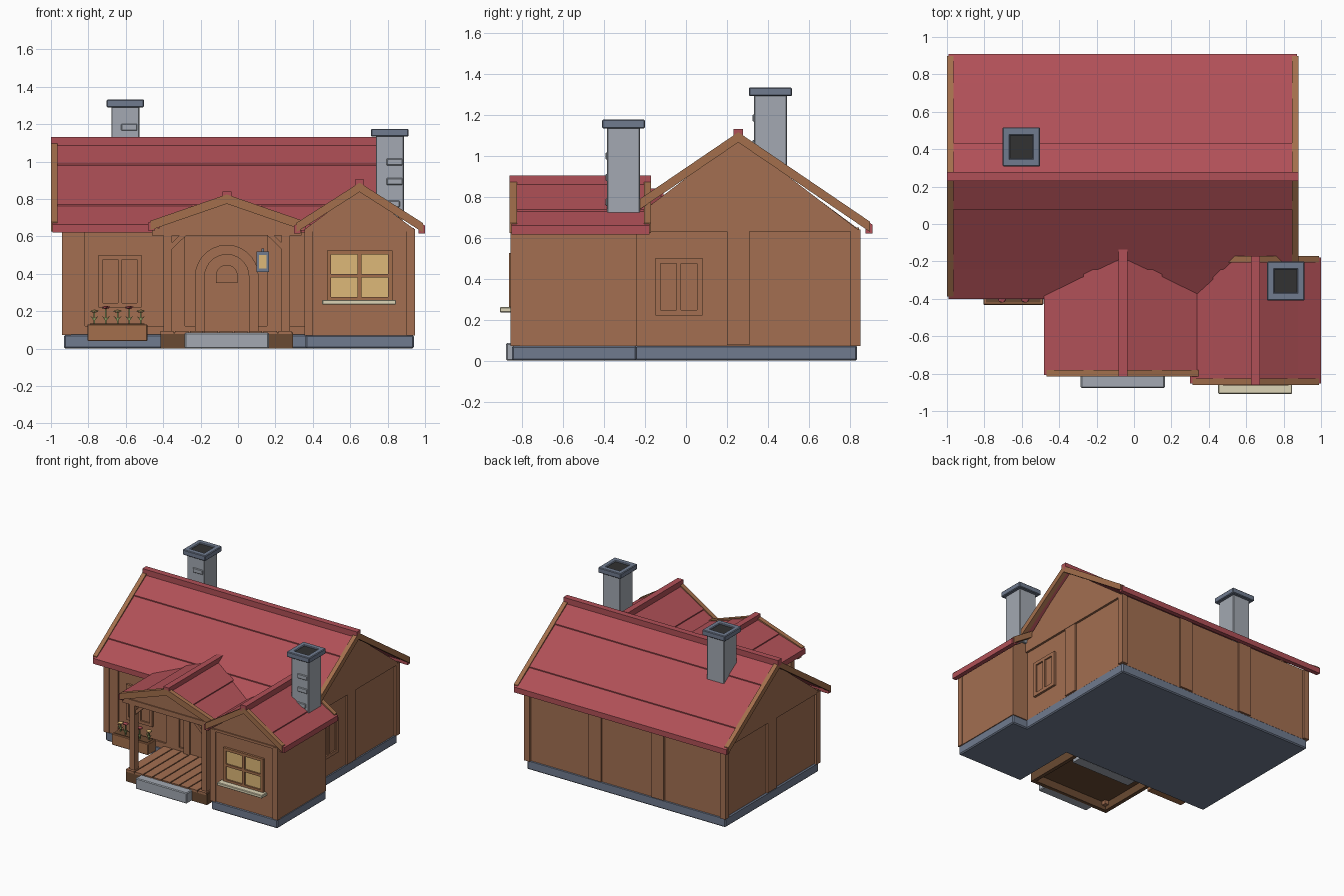
import bpy, bmesh, math
from mathutils import Vector

if "Cube" in bpy.data.objects:
    bpy.data.objects.remove(bpy.data.objects["Cube"])

def material(name, r, g, b):
    m = bpy.data.materials.new(name)
    lin = [((c / 255 + 0.055) / 1.055) ** 2.4 for c in (r, g, b)]
    m.diffuse_color = (*lin, 1)
    m.use_nodes = True
    m.node_tree.nodes["Principled BSDF"].inputs["Base Color"].default_value = m.diffuse_color
    return m

RED = material("roof red", 176, 80, 87)
WALL = material("wall brown", 163, 111, 81)
TRIM = material("trim wood", 163, 111, 76)
DARK = material("dark wood", 106, 74, 50)
STONE = material("light stone", 163, 169, 178)
SLATE = material("dark stone", 112, 123, 143)
SOOT = material("soot black", 50, 50, 50)
AMBER = material("amber glass", 222, 185, 120)
CREAM = material("cream", 220, 212, 182)
GREEN = material("leaf green", 130, 145, 90)

def finish(name, bm, mat, bevel=0):
    bmesh.ops.recalc_face_normals(bm, faces=bm.faces)
    me = bpy.data.meshes.new(name)
    bm.to_mesh(me)
    bm.free()
    me.materials.append(mat)
    ob = bpy.data.objects.new(name, me)
    bpy.context.collection.objects.link(ob)
    if bevel:
        mod = ob.modifiers.new("bevel", 'BEVEL')
        mod.width = bevel
        mod.segments = 1
    return ob

def prism(name, pts, axis, a, b, mat, bevel=0):
    """Extrude a 2D outline (horizontal, z) along the x or y axis from a to b."""
    bm = bmesh.new()
    place = (lambda p, u: (u, p[0], p[1])) if axis == 'x' else (lambda p, u: (p[0], u, p[1]))
    lo = [bm.verts.new(place(p, a)) for p in pts]
    hi = [bm.verts.new(place(p, b)) for p in pts]
    bm.faces.new(lo)
    bm.faces.new(hi)
    for i in range(len(pts)):
        j = (i + 1) % len(pts)
        bm.faces.new((lo[i], lo[j], hi[j], hi[i]))
    return finish(name, bm, mat, bevel)

def box(name, x0, x1, y0, y1, z0, z1, mat, bevel=0):
    return prism(name, [(x0, z0), (x1, z0), (x1, z1), (x0, z1)], 'y', y0, y1, mat, bevel)

def plate(name, side, plane, u0, u1, z0, z1, depth, mat, bevel=0):
    """A board lying on a wall; side says which way the wall faces."""
    s = 1 if side in ('right', 'back') else -1
    a, b = sorted((plane - s * 0.01, plane + s * depth))
    if side in ('front', 'back'):
        return box(name, u0, u1, a, b, z0, z1, mat, bevel)
    return box(name, a, b, u0, u1, z0, z1, mat, bevel)

def roof(name, axis, c, half, a, b, zr, ze, steps, th=0.032, barges=(1, 1), bw=0.035):
    """Gable roof: overlapping courses, barge boards at the ends and a ridge cap."""
    k = (zr - ze) / half
    z = lambda d: zr - k * d
    for s, label in ((-1, "left"), (1, "right")):
        cuts = [0] + [half * f for f in steps] + [half]
        for i, (d0, d1) in enumerate(zip(cuts, cuts[1:])):
            pts = [(c + s * d0, z(d0)), (c + s * d1, z(d1) + 0.008),
                   (c + s * d1, z(d1) - th), (c + s * d0, z(d0) - th)]
            prism(f"{name}_{label}_course_{i}", pts, axis, a + 0.008, b - 0.008, RED)
        e = half - 0.012
        pts = [(c, zr + 0.014), (c + s * e, z(e) + 0.014), (c + s * e, z(e) - 0.036), (c, zr - 0.036)]
        for on, u0, u1 in ((barges[0], a, a + bw), (barges[1], b - bw, b)):
            if on:
                prism(f"{name}_{label}_barge_board", pts, axis, u0, u1, TRIM)
        # eave strip
        p0, p1 = sorted((c + s * (half - 0.035), c + s * half))
        q = [(p0, ze - 0.035), (p1, ze - 0.035), (p1, ze + 0.008), (p0, ze + 0.008)]
        prism(f"{name}_{label}_eave", q, axis, a + 0.008, b - 0.008, RED)
    cap = [(c - 0.024, zr - 0.02), (c + 0.024, zr - 0.02), (c + 0.024, zr + 0.03), (c - 0.024, zr + 0.03)]
    prism(f"{name}_ridge_cap", cap, axis, a, b, RED)

def house(name, axis, c, half, a, b, top, apex):
    pts = [(c - half, 0.07), (c + half, 0.07), (c + half, top), (c, apex), (c - half, top)]
    return prism(name, pts, axis, a, b, WALL)

# foundations
box("main_foundation", -0.93, 0.81, -0.33, 0.835, 0, 0.075, SLATE, 0.008)
box("wing_foundation", 0.36, 0.94, -0.85, -0.24, 0, 0.072, SLATE, 0.008)

# main house body with slightly proud gables
house("main_walls", 'x', 0.255, 0.575, -0.92, 0.805, 0.65, 1.075)
for side, a, b in (("left", -0.937, -0.9), ("right", 0.79, 0.822)):
    prism(f"{side}_gable", [(-0.34, 0.63), (0.85, 0.63), (0.255, 1.085)], 'x', a, b, WALL)
for x in (-0.94, 0.775):
    for y in (-0.34, 0.803):
        box("corner_post", x, x + 0.048, y, y + 0.048, 0.072, 0.64, WALL)
for side, plane in (("left", -0.92), ("right", 0.805)):
    plate(f"{side}_wall_batten", side, plane, 0.2, 0.31, 0.075, 0.63, 0.014, WALL)
plate("front_base_trim", 'front', -0.32, -0.9, 0.36, 0.075, 0.12, 0.014, WALL)
for x in (-0.93, -0.395, 0.155):
    plate("front_batten", 'front', -0.32, x, x + 0.112, 0.12, 0.65, 0.014, WALL)
    if x > -0.9:
        plate("back_batten", 'back', 0.83, x, x + 0.112, 0.075, 0.65, 0.014, WALL)

# wing body
house("wing_walls", 'y', 0.65, 0.29, -0.845, -0.24, 0.64, 0.855)
for x0, x1 in ((0.355, 0.4), (0.9, 0.945)):
    box("wing_corner_post", x0, x1, -0.855, -0.81, 0.07, 0.64, WALL)
plate("wing_gable_beam", 'front', -0.845, 0.36, 0.94, 0.625, 0.645, 0.008, WALL)

# roofs
roof("main_roof", 'x', 0.255, 0.655, -1.0, 0.88, 1.1, 0.655, (0.27, 0.76))
roof("wing_roof", 'y', 0.65, 0.35, -0.86, -0.17, 0.873, 0.65, (0.65,))
roof("porch_roof", 'y', -0.06, 0.42, -0.815, -0.11, 0.81, 0.665, (0.5,), barges=(1, 0))

# chimneys with ring caps and raised stones
def chimney(name, x, y, z0, z1, stones):
    box(f"{name}_shaft", x - 0.075, x + 0.075, y - 0.08, y + 0.08, z0, z1 - 0.03, STONE, 0.004)
    for s in (-1, 1):
        for t, (hx, hy, dx, dy) in (("side", (0.02, 0.105, 0.08, 0)), ("end", (0.1, 0.022, 0, 0.083))):
            box(f"{name}_cap_{t}", x + s * dx - hx, x + s * dx + hx, y + s * dy - hy, y + s * dy + hy,
                z1 - 0.042, z1, SLATE, 0.005)
    box(f"{name}_flue", x - 0.062, x + 0.062, y - 0.063, y + 0.063, z1 - 0.035, z1 - 0.008, SOOT)
    for u, z in stones:
        plate(f"{name}_stone", 'front', y - 0.08, x + u - 0.043, x + u + 0.043, z, z + 0.036, 0.008, STONE, 0.004)

chimney("back_chimney", -0.602, 0.412, 0.88, 1.332, [(0.02, 1.165), (-0.02, 1.04)])
chimney("wing_chimney", 0.812, -0.305, 0.7, 1.175, [(0.025, 0.98), (0.025, 0.875), (0.01, 0.755)])

# windows
def window(name, side, plane, u0, u1, z0, z1, bar, pane, cross, frame_mat):
    plate(f"{name}_panes", side, plane, u0 + bar, u1 - bar, z0 + bar, z1 - bar, 0.006, pane)
    um, zm, h = (u0 + u1) / 2, (z0 + z1) / 2, bar * 0.45
    bars = [(u0, u0 + bar, z0, z1), (u1 - bar, u1, z0, z1), (u0, u1, z0, z0 + bar),
            (u0, u1, z1 - bar, z1), (um - h, um + h, z0 + bar, z1 - bar)]
    if cross:
        bars.append((u0 + bar, u1 - bar, zm - h, zm + h))
    for b in bars:
        plate(f"{name}_bar", side, plane, *b, 0.018, frame_mat)

window("wing_window", 'front', -0.845, 0.475, 0.825, 0.255, 0.525, 0.022, AMBER, True, TRIM)
box("wing_window_sill", 0.45, 0.845, -0.908, -0.84, 0.235, 0.26, CREAM, 0.004)
window("front_window", 'front', -0.32, -0.745, -0.515, 0.22, 0.5, 0.024, WALL, False, WALL)
window("side_window", 'right', 0.805, -0.15, 0.08, 0.22, 0.5, 0.026, WALL, False, WALL)

# arched door
CX = -0.06
def arch(r, z0, zc, n=14):
    return [(CX + r, z0)] + [(CX + r * math.cos(math.pi * i / n), zc + r * math.sin(math.pi * i / n))
                             for i in range(n + 1)] + [(CX - r, z0)]

prism("door_frame", arch(0.17, 0.09, 0.385) + arch(0.118, 0.09, 0.385)[::-1], 'y', -0.355, -0.31, WALL)
prism("door", arch(0.118, 0.09, 0.385), 'y', -0.338, -0.31, WALL)
prism("door_light", arch(0.058, 0.35, 0.39), 'y', -0.352, -0.33, WALL)
box("under_step", -0.32, 0.2, -0.45, -0.37, 0.035, 0.07, STONE)

# wall lantern
box("lantern_body", 0.105, 0.16, -0.405, -0.36, 0.425, 0.505, AMBER)
for z in (0.41, 0.5):
    box("lantern_plate", 0.098, 0.167, -0.412, -0.353, z, z + 0.018, SLATE)
for x in (0.1, 0.153):
    for y in (-0.41, -0.367):
        box("lantern_post", x, x + 0.012, y, y + 0.012, 0.42, 0.51, SLATE)
box("lantern_bracket", 0.126, 0.139, -0.385, -0.32, 0.515, 0.535, SLATE)

# porch deck: dark skirt and planks
for x0, x1, y0, y1 in ((-0.415, 0.295, -0.81, -0.78), (-0.415, -0.385, -0.78, -0.33), (0.265, 0.295, -0.78, -0.33)):
    box("deck_skirt", x0, x1, y0, y1, 0, 0.085, DARK)
box("deck_underlay", -0.39, 0.27, -0.785, -0.33, 0.06, 0.078, DARK)
for i in range(9):
    x = -0.415 + i * 0.0789
    box("deck_plank", x, x + 0.071, -0.812, -0.33, 0.077, 0.095, WALL)
box("porch_step", -0.285, 0.165, -0.878, -0.8, 0, 0.085, STONE, 0.006)

# porch posts, beams, braces and gable
for s in (-1, 1):
    x = CX + s * 0.315
    box("porch_post", x - 0.023, x + 0.023, -0.79, -0.744, 0.03, 0.61, WALL)
    box("porch_side_beam", x - 0.023, x + 0.023, -0.79, -0.33, 0.6, 0.645, WALL)
    p = [(x - s * 0.02, 0.53), (x - s * 0.02, 0.565), (x - s * 0.1, 0.64), (x - s * 0.135, 0.64)]
    prism("porch_brace", p, 'y', -0.782, -0.752, WALL)
box("porch_front_beam", -0.46, 0.34, -0.79, -0.744, 0.605, 0.645, WALL)
prism("porch_gable", [(-0.42, 0.64), (0.3, 0.64), (0.3, 0.665), (CX, 0.785), (-0.42, 0.665)], 'y', -0.782, -0.755, WALL)

# flower box
box("planter", -0.805, -0.485, -0.432, -0.335, 0.04, 0.13, TRIM, 0.004)
box("planter_soil", -0.79, -0.5, -0.42, -0.345, 0.125, 0.134, DARK)
for i in range(5):
    x, y = -0.768 + i * 0.062, -0.385 + 0.014 * (-1) ** i
    top = 0.22 if i % 2 else 0.2
    box("flower_stem", x - 0.004, x + 0.004, y - 0.004, y + 0.004, 0.13, top, GREEN)
    for s in (-1, 1):
        prism("flower_leaf", [(x, 0.145), (x + s * 0.022, 0.175), (x, 0.16)], 'y', y - 0.005, y + 0.005, GREEN)
    bm = bmesh.new()
    bmesh.ops.create_icosphere(bm, subdivisions=1, radius=0.025)
    bmesh.ops.scale(bm, vec=(1, 1, 0.35), verts=bm.verts)
    bmesh.ops.translate(bm, vec=Vector((x, y, top)), verts=bm.verts)
    finish("flower_head", bm, RED if i % 2 else AMBER)
